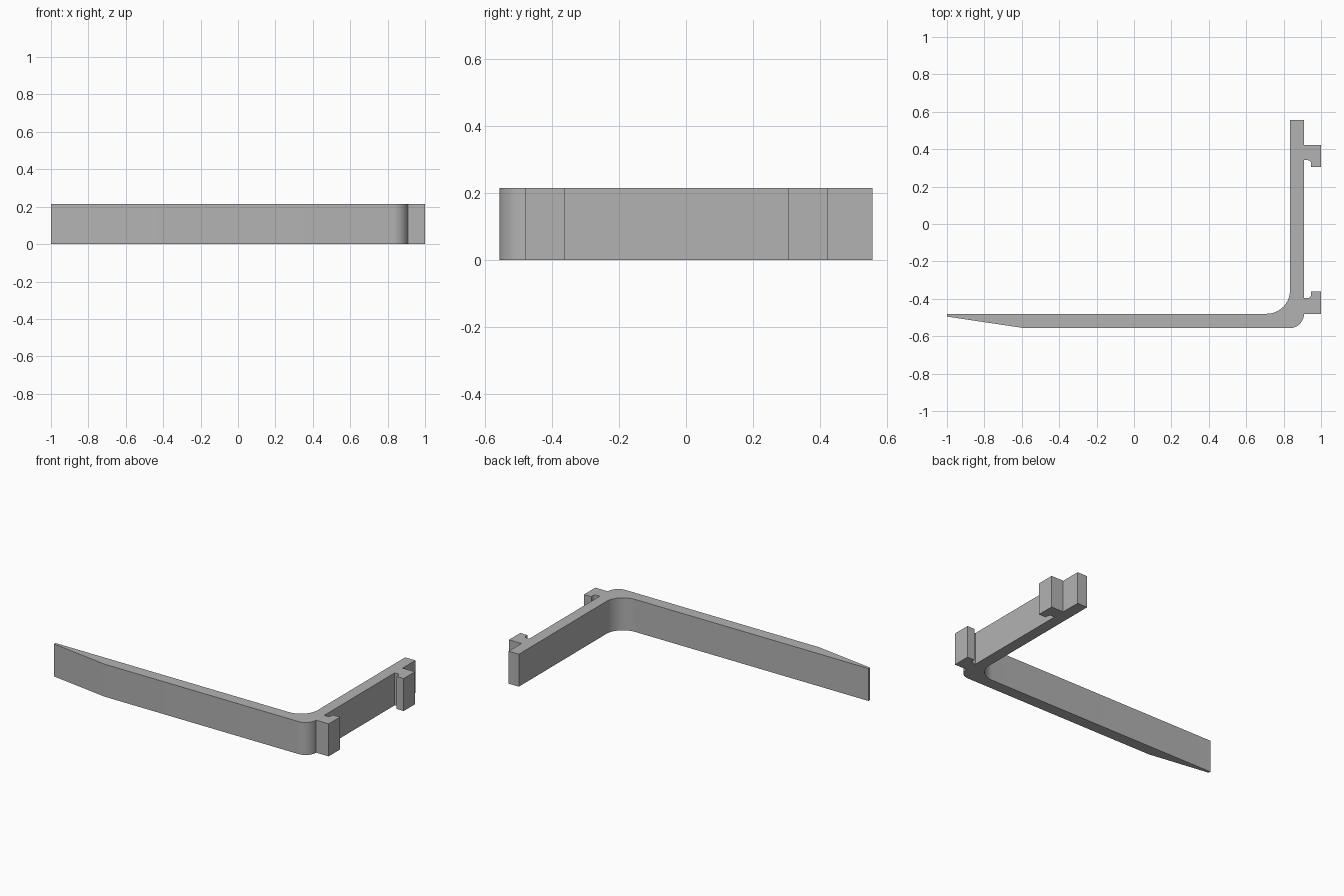
import bpy, bmesh
from math import radians, sin, cos

cube = bpy.data.objects.get("Cube")
if cube:
    bpy.data.objects.remove(cube, do_unlink=True)

HEIGHT = 0.215


def arc(cx, cy, r, start, end, steps):
    """Points along a circular fillet."""
    angles = [radians(start + (end - start) * i / steps) for i in range(steps + 1)]
    return [(cx + r * cos(a), cy + r * sin(a)) for a in angles]


# Plain grey
grey = bpy.data.materials.new("grey")
grey.use_nodes = True
colour = (0.45, 0.45, 0.45, 1)
grey.diffuse_color = colour
grey.node_tree.nodes["Principled BSDF"].inputs["Base Color"].default_value = colour

# Outline, anticlockwise from the tapered tip
outline = [(-1, -0.48), (-1, -0.495), (-0.585, -0.557)]
outline += arc(0.832, -0.48, 0.077, -90, 0, 12)           # outer bend
outline += [(1, -0.48), (1, -0.362), (0.947, -0.362)]     # lower hook
outline += arc(0.929, -0.378, 0.018, 0, -90, 6)           # lower notch
outline += [(0.909, -0.396), (0.909, 0.341)]
outline += arc(0.929, 0.323, 0.018, 90, 0, 6)             # upper notch
outline += [(0.947, 0.305), (1, 0.305), (1, 0.423), (0.909, 0.423)]  # upper hook
outline += [(0.909, 0.557), (0.834, 0.557)]               # end of short arm
outline += arc(0.709, -0.355, 0.125, 0, -90, 16)          # inner bend

# Extrude the outline into the bracket
bm = bmesh.new()
base = bm.faces.new([bm.verts.new((x, y, 0)) for x, y in outline])
top = bmesh.ops.extrude_face_region(bm, geom=[base], use_keep_orig=True)
bmesh.ops.translate(bm, vec=(0, 0, HEIGHT),
                    verts=[v for v in top["geom"] if isinstance(v, bmesh.types.BMVert)])
bmesh.ops.recalc_face_normals(bm, faces=bm.faces)
mesh = bpy.data.meshes.new("hook_bracket")
bm.to_mesh(mesh)
bm.free()
mesh.materials.append(grey)

bracket = bpy.data.objects.new("hook_bracket", mesh)
bpy.context.collection.objects.link(bracket)
bpy.ops.object.select_all(action="DESELECT")
bracket.select_set(True)
bpy.context.view_layer.objects.active = bracket
bpy.ops.object.shade_smooth_by_angle(angle=radians(25))
